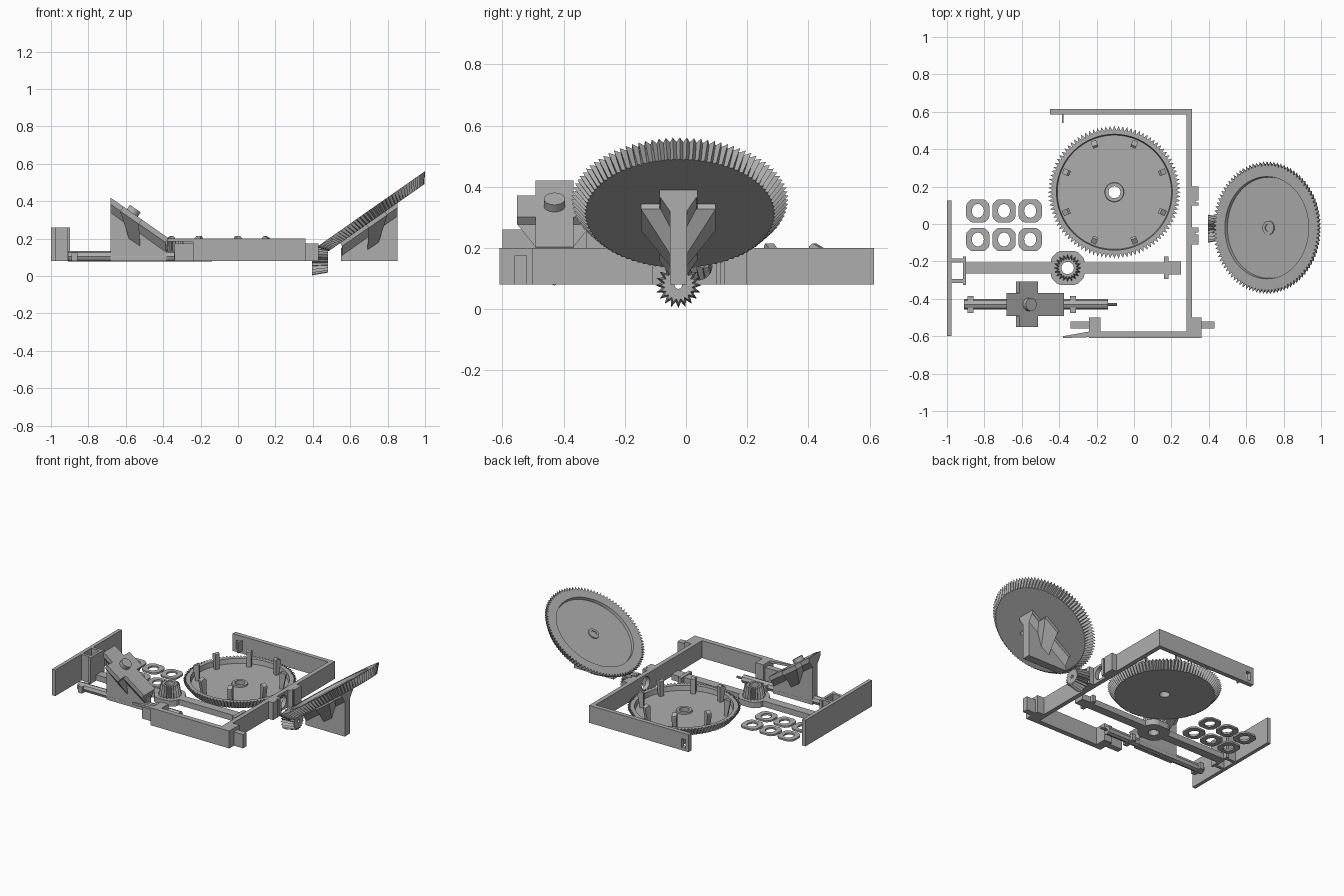
import bpy, bmesh, math
from mathutils import Vector, Matrix

cube = bpy.data.objects.get("Cube")
if cube:
    bpy.data.objects.remove(cube, do_unlink=True)

GREY = (0.42, 0.42, 0.42, 1)
mat = bpy.data.materials.new("plain grey")
mat.use_nodes = True
mat.diffuse_color = GREY
bsdf = mat.node_tree.nodes["Principled BSDF"]
bsdf.inputs["Base Color"].default_value = GREY
bsdf.inputs["Roughness"].default_value = 0.7


def finish(name, bm, matrix=None):
    bmesh.ops.recalc_face_normals(bm, faces=bm.faces)
    mesh = bpy.data.meshes.new(name)
    bm.to_mesh(mesh)
    bm.free()
    mesh.materials.append(mat)
    obj = bpy.data.objects.new(name, mesh)
    bpy.context.collection.objects.link(obj)
    if matrix:
        obj.matrix_world = matrix
    return obj


def hull(bm, points):
    verts = [bm.verts.new(p) for p in points]
    bmesh.ops.convex_hull(bm, input=verts)


def box(bm, x0, x1, y0, y1, z0, z1):
    hull(bm, [(x, y, z) for x in (x0, x1) for y in (y0, y1) for z in (z0, z1)])


def slab(bm, outline, half_width):
    """Extrude a convex xz outline symmetrically along y."""
    hull(bm, [(x, y, z) for x, z in outline for y in (-half_width, half_width)])


def rod(bm, centre, axis, radius, length, sides=24):
    turn = Vector(axis).to_track_quat("Z", "Y").to_matrix().to_4x4()
    bmesh.ops.create_cone(bm, cap_ends=True, segments=sides, radius1=radius,
                          radius2=radius, depth=length,
                          matrix=Matrix.Translation(centre) @ turn)


def loop_loft(bm, rings):
    """Skin a closed cycle of rings, making a solid with a hole."""
    loops = [[bm.verts.new(p) for p in ring] for ring in rings]
    n = len(loops[0])
    for a, b in zip(loops, loops[1:] + loops[:1]):
        for i in range(n):
            j = (i + 1) % n
            bm.faces.new((a[i], a[j], b[j], b[i]))


def gear(name, teeth, profile, matrix):
    """Profile rows are tip radius, root radius, height."""
    bm = bmesh.new()
    n = teeth * 2
    loop_loft(bm, [[((t, r)[i % 2] * math.cos(math.tau * i / n),
                     (t, r)[i % 2] * math.sin(math.tau * i / n), z)
                    for i in range(n)] for t, r, z in profile])
    return finish(name, bm, matrix)


def octagon(a, c, z, n=32):
    """Ring of a square with half side a and corners cut at x + y = c."""
    ring = []
    for i in range(n):
        co, si = math.cos(math.tau * i / n), math.sin(math.tau * i / n)
        r = min(a / max(abs(co), abs(si)), c / (abs(co) + abs(si)))
        ring.append((r * co, r * si, z))
    return ring


def circle(r, z, n=32, stretch=1):
    return [(r * math.cos(math.tau * i / n), stretch * r * math.sin(math.tau * i / n), z)
            for i in range(n)]


def move(x, y, z):
    return Matrix.Translation((x, y, z))


def cut(obj, name, build):
    bm = bmesh.new()
    build(bm)
    cutter = finish(name, bm)
    cutter.hide_render = True
    cutter.hide_set(True)
    mod = obj.modifiers.new("cut", "BOOLEAN")
    mod.object = cutter
    mod.solver = "EXACT"


LOW, TOP = 0.08, 0.20

# Frame walls, with a pin slot and a shaft hole
bm = bmesh.new()
box(bm, -0.45, 0.31, 0.585, 0.615, LOW, TOP)
back_wall = finish("back_wall", bm)
cut(back_wall, "slot_cutter", lambda b: box(b, -0.425, -0.395, 0.5, 0.7, 0.10, 0.16))
bm = bmesh.new()
box(bm, 0.28, 0.31, -0.575, 0.585, LOW, TOP)
side_wall = finish("side_wall", bm)
cut(side_wall, "shaft_hole_cutter", lambda b: rod(b, (0.3, 0.04, 0.14), (1, 0, 0), 0.045, 0.2))
bm = bmesh.new()
box(bm, -0.24, 0.36, -0.61, -0.575, LOW, TOP)
box(bm, 0.285, 0.36, -0.575, -0.50, LOW, TOP)
box(bm, -0.24, -0.18, -0.575, -0.50, LOW, TOP)
finish("front_wall", bm)
bm = bmesh.new()
box(bm, 0.36, 0.43, -0.56, -0.52, LOW, 0.175)
box(bm, -0.34, -0.24, -0.56, -0.52, LOW, 0.175)
finish("front_wall_pegs", bm)
bm = bmesh.new()
hull(bm, [(x, y, z) for z in (0.185, TOP)
          for x, y in ((-0.38, -0.61), (-0.38, -0.60), (-0.24, -0.575), (-0.24, -0.605))])
finish("front_wall_hook", bm)
bm = bmesh.new()
box(bm, -0.384, -0.376, 0.54, 0.585, 0.10, 0.17)
finish("back_wall_pin", bm)

# Shaft clips on the outside of the side wall
for name, y0, y1, inner in (("rear_clip", 0.10, 0.20, 0.12), ("front_clip", -0.11, -0.02, -0.05)):
    bm = bmesh.new()
    box(bm, 0.31, 0.33, y0, y1, LOW, TOP)
    box(bm, 0.33, 0.345, y0, inner - 0.005, LOW, TOP)
    box(bm, 0.33, 0.345, inner + 0.005, y1, LOW, TOP)
    finish(name, bm)

# Crown gear lying flat, with upright pegs
gear("flat_gear", 96, [(0.032, 0.032, 0), (0.312, 0.305, 0), (0.355, 0.33, 0.055),
                       (0.31, 0.31, 0.055), (0.305, 0.305, 0.022), (0.052, 0.052, 0.022),
                       (0.05, 0.05, 0.032), (0.032, 0.032, 0.032)], move(-0.105, 0.17, LOW))
bm = bmesh.new()
for k in range(8):
    start = len(bm.verts)
    slab(bm, ((0.258, 0.02), (0.258, 0.125), (0.27, 0.135), (0.297, 0.12),
              (0.297, 0.11), (0.28, 0.10), (0.28, 0.02)), 0.015)
    bm.verts.ensure_lookup_table()
    bmesh.ops.rotate(bm, verts=bm.verts[start:], cent=(0, 0, 0),
                     matrix=Matrix.Rotation(math.radians(22.5 + 45 * k), 3, "Z"))
finish("flat_gear_pegs", bm, move(-0.105, 0.17, LOW))

# Tilted crown gear
gear("tilted_gear", 96, [(0.02, 0.02, 0), (0.312, 0.305, 0), (0.355, 0.33, 0.055),
                         (0.273, 0.273, 0.055), (0.27, 0.27, 0.035), (0.037, 0.037, 0.035),
                         (0.037, 0.037, 0.042), (0.02, 0.02, 0.042)],
     move(0.741, -0.02, 0.312) @ Matrix.Rotation(math.radians(-35), 4, "Y"))

# Small bevel gears
small = [(0.033, 0.033, 0), (0.075, 0.055, 0), (0.06, 0.045, 0.085), (0.033, 0.033, 0.085)]
gear("upright_pinion", 20, small, move(-0.355, -0.235, 0.11))
gear("side_pinion", 20, [(0.012, 0.012, 0)] + small[1:3] + [(0.012, 0.012, 0.085)],
     move(0.395, -0.025, 0.078) @ Matrix.Rotation(math.radians(90), 4, "Y"))


# Sloped cross brackets, one loose and one carrying the tilted gear
def bracket(name, matrix):
    bm = bmesh.new()
    slab(bm, ((0, 0), (0, 0.30), (0.30, 0.09), (0.30, 0)), 0.0275)
    slab(bm, ((0, 0.34), (0.31, 0.123), (0.295, 0.10), (0, 0.305)), 0.062)
    slab(bm, ((0.07, 0.291), (0.17, 0.221), (0.153, 0.197), (0.053, 0.267)), 0.122)
    for flare, upper, lower in ((0.062, ((0, 0.31), (0.295, 0.10)), ((0, 0.26), (0.295, 0.05))),
                                (0.122, ((0.053, 0.267), (0.153, 0.197)), ((0.10, 0.12), (0.16, 0.08)))):
        hull(bm, [(x, s * w, z) for pts, w in ((upper, flare), (lower, 0.0275))
                  for x, z in pts for s in (-1, 1)])
    rod(bm, (0.12, 0, 0.26), (0.57, 0, 0.82), 0.035, 0.05)
    return finish(name, bm, matrix)


bracket("loose_bracket", move(-0.683, -0.43, LOW))
stand = bracket("gear_stand", None)
stand.data.transform(Matrix.Diagonal((-1, 1, 1, 1)))
stand.data.flip_normals()
stand.location = (0.852, -0.025, 0.06)
for v in stand.data.vertices:
    v.co.z = max(v.co.z, 0.02)

# End panel with its open clip
bm = bmesh.new()
box(bm, -1.0, -0.975, -0.60, 0.125, LOW, 0.26)
finish("end_panel", bm)
bm = bmesh.new()
for y0, y1 in ((-0.325, -0.285), (-0.215, -0.175)):
    box(bm, -0.975, -0.897, y0 + 0.01, y1 - 0.01, LOW, 0.26)
box(bm, -0.915, -0.897, -0.325, -0.175, LOW, 0.26)
finish("end_panel_clip", bm)

# Long bar with pinion plate
bm = bmesh.new()
for x0, x1 in ((-0.897, -0.435), (-0.275, 0.16)):
    box(bm, x0, x1, -0.265, -0.205, LOW, 0.12)
box(bm, 0.16, 0.185, -0.295, -0.175, LOW, 0.125)
box(bm, 0.185, 0.25, -0.27, -0.20, LOW, 0.12)
finish("long_bar", bm)
bm = bmesh.new()
loop_loft(bm, [circle(0.034, 0), octagon(0.09, 0.14, 0), octagon(0.09, 0.14, 0.04), circle(0.034, 0.04)])
finish("pinion_plate", bm, move(-0.355, -0.235, LOW))

# Axle with collars and thin tip
bm = bmesh.new()
rod(bm, (-0.525, -0.43, 0.105), (1, 0, 0), 0.028, 0.77, 8)
rod(bm, (-0.115, -0.43, 0.105), (1, 0, 0), 0.008, 0.05, 8)
for x in (-0.875, -0.325):
    box(bm, x - 0.016, x + 0.016, -0.475, -0.385, LOW, 0.125)
finish("axle", bm)

# Washers
for i in range(3):
    for j in range(2):
        bm = bmesh.new()
        loop_loft(bm, [circle(0.032, 0, stretch=1.15), octagon(0.062, 0.098, 0),
                       octagon(0.062, 0.098, 0.012), circle(0.032, 0.012, stretch=1.15)])
        finish(f"washer_{i}_{j}", bm, move(-0.835 + 0.14 * i, 0.07 - 0.153 * j, LOW))
